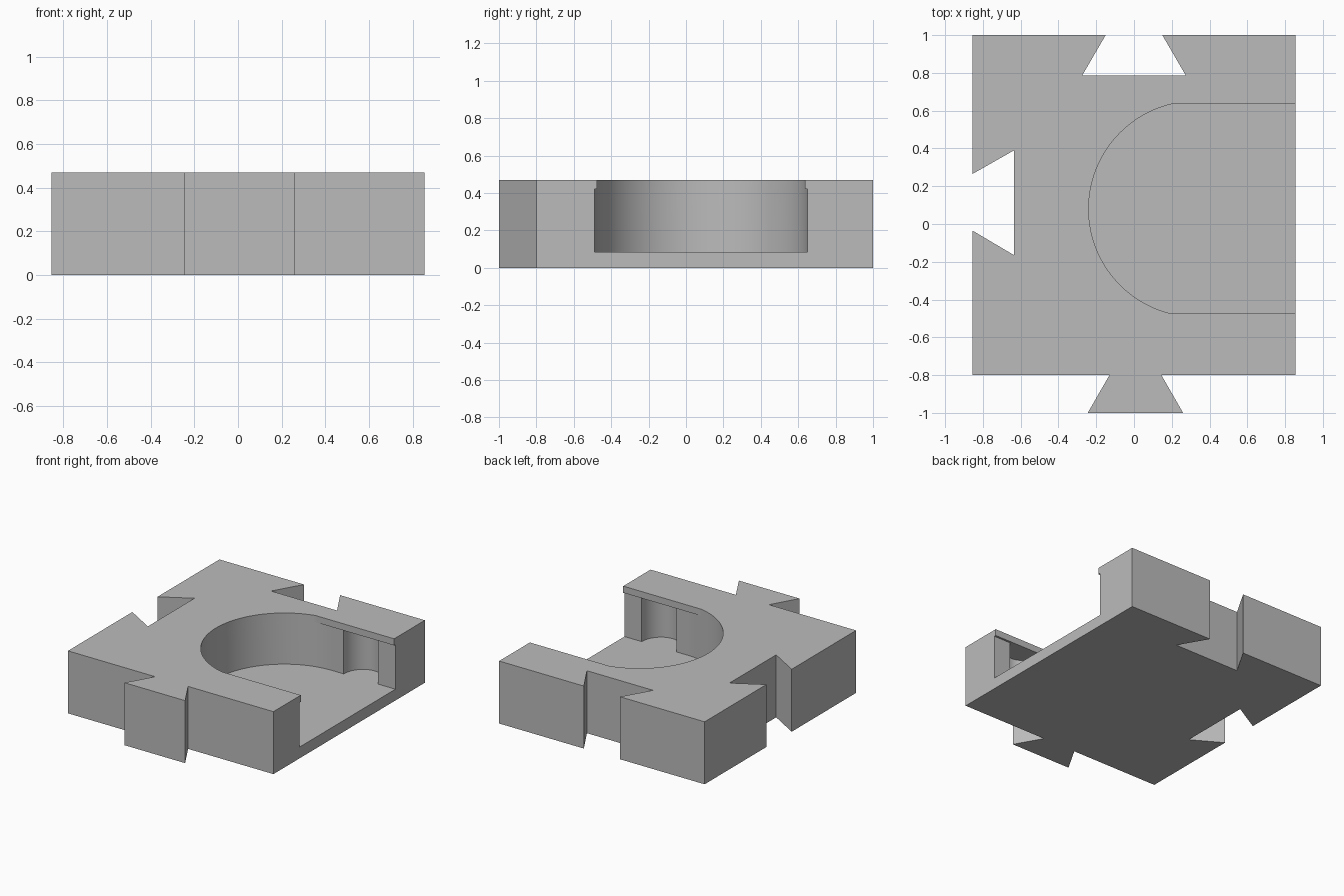
import bpy, bmesh
from math import sin, cos, pi

if "Cube" in bpy.data.objects:
    bpy.data.objects.remove(bpy.data.objects["Cube"])

HALF_X, BACK, FRONT, TOP = 0.855, 1.0, -0.8, 0.47
FLOOR, LIP = 0.085, 0.42            # pocket floor and underside of the lip
CX, CY, R = 0.33, 0.08, 0.57        # round pocket
LIP_HALF = 0.555                    # half width of the opening between lips

grey = bpy.data.materials.new("plain grey")
grey.use_nodes = True
colour = (0.5, 0.5, 0.5, 1)
grey.diffuse_color = colour
grey.node_tree.nodes["Principled BSDF"].inputs["Base Color"].default_value = colour


def prism(name, outline, z0, z1):
    """Extrude a closed plan outline between two heights."""
    bm = bmesh.new()
    base = bm.faces.new([bm.verts.new((x, y, z0)) for x, y in outline])
    side = bmesh.ops.extrude_face_region(bm, geom=[base])["geom"]
    verts = [v for v in side if isinstance(v, bmesh.types.BMVert)]
    bmesh.ops.translate(bm, verts=verts, vec=(0, 0, z1 - z0))
    bmesh.ops.recalc_face_normals(bm, faces=bm.faces)
    mesh = bpy.data.meshes.new(name)
    bm.to_mesh(mesh)
    bm.free()
    mesh.materials.append(grey)
    obj = bpy.data.objects.new(name, mesh)
    bpy.context.collection.objects.link(obj)
    return obj


def cut(target, cutter):
    """Subtract the cutter and bake the result."""
    mod = target.modifiers.new("cut", "BOOLEAN")
    mod.operation, mod.solver, mod.object = "DIFFERENCE", "EXACT", cutter
    graph = bpy.context.evaluated_depsgraph_get()
    mesh = bpy.data.meshes.new_from_object(target.evaluated_get(graph))
    target.modifiers.clear()
    target.data = mesh
    bpy.data.objects.remove(cutter)


# Block outline with a dovetail tenon in front and sockets at the back and side
outline = [
    (-HALF_X, FRONT), (-0.13, FRONT), (-0.245, -1), (0.26, -1), (0.145, FRONT),
    (HALF_X, FRONT), (HALF_X, BACK),
    (0.15, BACK), (0.275, 0.785), (-0.275, 0.785), (-0.15, BACK),
    (-HALF_X, BACK),
    (-HALF_X, 0.265), (-0.635, 0.39), (-0.635, -0.165), (-HALF_X, -0.035),
]
block = prism("dovetail_block", outline, 0, TOP)

# Half of the pocket plan: round end, then a finger scoop, then the open end
half = [(CX - R * cos(a), R * sin(a)) for a in (i * pi / 96 for i in range(49))]
half += [(0.568 - 0.144 * cos(a), R + 0.16 * sin(a))
         for a in (i * pi / 32 for i in range(33))]
half += [(1, R)]
plan = half + [(x, -y) for x, y in reversed(half[1:])]

# Narrow opening through the top, then the wider pocket under the lips
opening = [(x, CY + max(-LIP_HALF, min(LIP_HALF, y))) for x, y in plan]
pocket = [(x, CY + y) for x, y in plan]
cut(block, prism("opening_cutter", opening, FLOOR, 0.6))
cut(block, prism("pocket_cutter", pocket, FLOOR, LIP))

# Smooth the curved walls and keep the edges crisp
bpy.ops.object.select_all(action="DESELECT")
block.select_set(True)
bpy.context.view_layer.objects.active = block
bpy.ops.object.shade_smooth_by_angle(angle=pi / 6)
